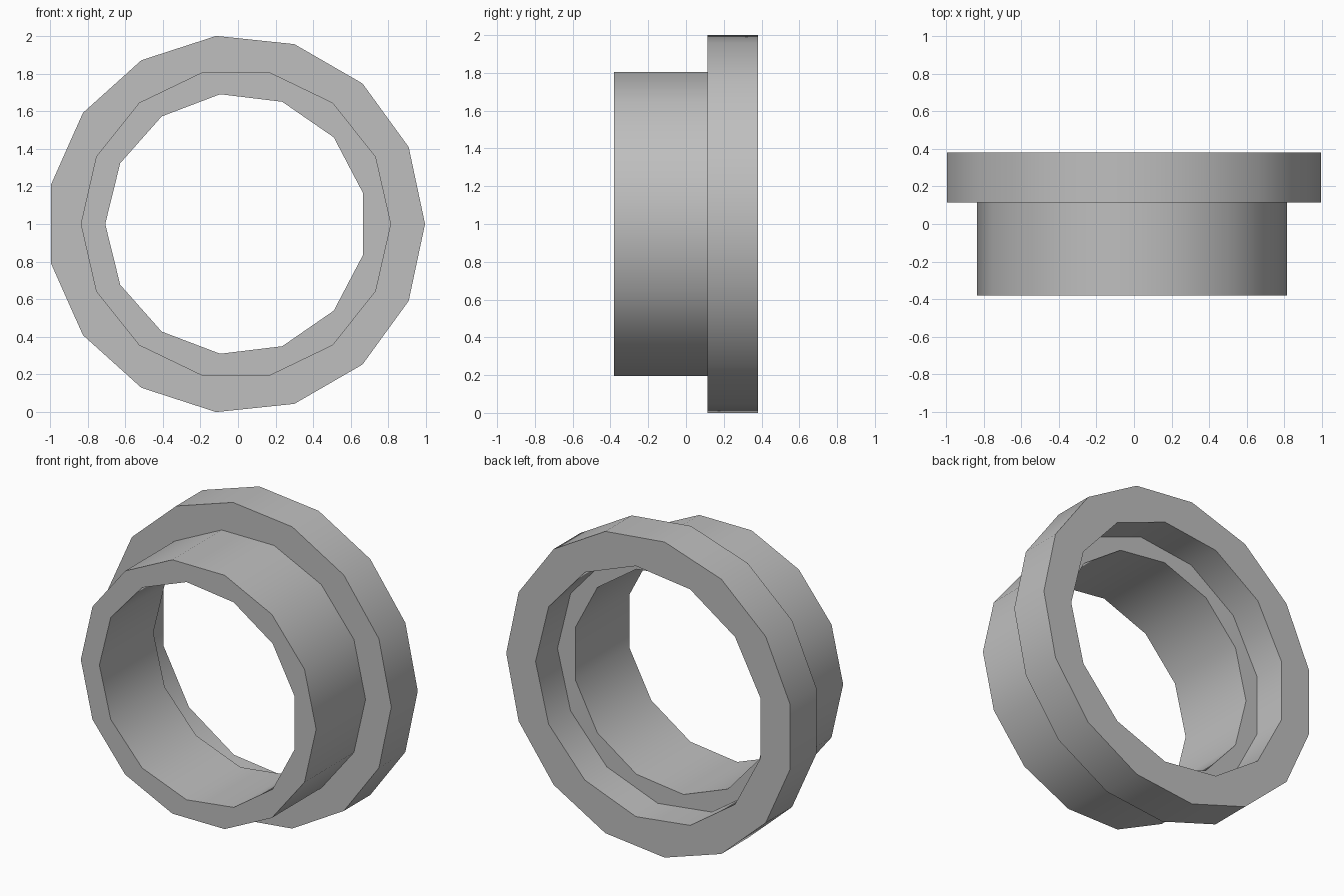
import bpy, bmesh, math

if "Cube" in bpy.data.objects:
    bpy.data.objects.remove(bpy.data.objects["Cube"], do_unlink=True)

CENTRE_X, CENTRE_Z = -0.011, 1.0

metal = bpy.data.materials.new("plain grey")
metal.use_nodes = True
grey = (0.52, 0.52, 0.52, 1.0)
metal.diffuse_color = grey
metal.node_tree.nodes["Principled BSDF"].inputs["Base Color"].default_value = grey

bm = bmesh.new()


def ring(sides, radius, y, start=0.0):
    """Closed polygon loop around the y axis."""
    verts = []
    for i in range(sides):
        a = start + math.tau * i / sides
        verts.append(bm.verts.new((CENTRE_X + radius * math.cos(a), y,
                                   CENTRE_Z + radius * math.sin(a))))
    edges = [bm.edges.new((verts[i], verts[(i + 1) % sides])) for i in range(sides)]
    return verts, edges


def wall(a, b):
    """Straight tube wall between two matching loops."""
    n = len(a[0])
    for i in range(n):
        j = (i + 1) % n
        bm.faces.new((a[0][i], a[0][j], b[0][j], b[0][i]))


def flat_rim(a, b):
    """Flat annular face between loops with any side counts."""
    bmesh.ops.triangle_fill(bm, use_beauty=True, use_dissolve=False,
                            edges=a[1] + b[1], normal=(0, 1, 0))


# Neck, flange, recess and bore loops
neck_front, neck_back = [ring(14, 0.825, y) for y in (-0.38, 0.115)]
flange_front, flange_back = [ring(15, 1.0055, y) for y in (0.115, 0.38)]
recess_back, recess_floor = [ring(13, 0.80, y) for y in (0.38, 0.16)]
bore_back, bore_front = [ring(13, 0.695, y, math.pi) for y in (0.16, -0.38)]

# Side walls
wall(neck_front, neck_back)
wall(flange_front, flange_back)
wall(recess_back, recess_floor)
wall(bore_back, bore_front)

# Flat rims and the inner ledge
flat_rim(neck_back, flange_front)
flat_rim(flange_back, recess_back)
flat_rim(recess_floor, bore_back)
flat_rim(bore_front, neck_front)

bmesh.ops.recalc_face_normals(bm, faces=bm.faces[:])
mesh = bpy.data.meshes.new("flanged_collar")
bm.to_mesh(mesh)
bm.free()
mesh.materials.append(metal)

collar = bpy.data.objects.new("flanged_collar", mesh)
bpy.context.collection.objects.link(collar)
bpy.ops.object.select_all(action='DESELECT')
collar.select_set(True)
bpy.context.view_layer.objects.active = collar
bpy.ops.object.shade_smooth_by_angle(angle=math.radians(40))
